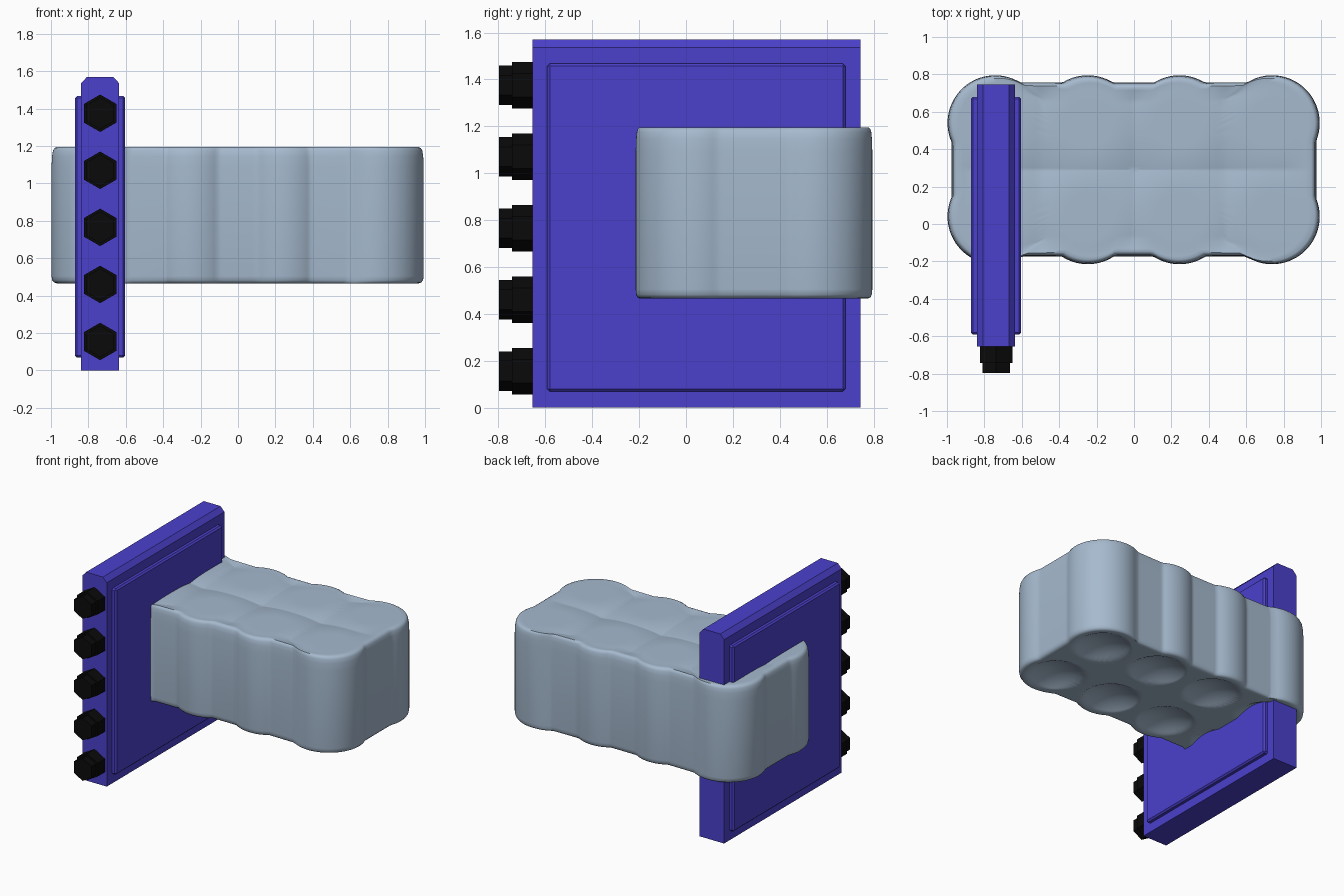
import bpy, bmesh, math
from mathutils import Matrix, Vector

if "Cube" in bpy.data.objects:
    bpy.data.objects.remove(bpy.data.objects["Cube"])


def material(name, color):
    m = bpy.data.materials.new(name)
    m.diffuse_color = (*color, 1)
    m.use_nodes = True
    m.node_tree.nodes["Principled BSDF"].inputs["Base Color"].default_value = m.diffuse_color
    return m


BLUE = material("blue", (0.07, 0.052, 0.6))
BLACK = material("black", (0.003, 0.003, 0.003))
PALE = material("pale_steel", (0.38, 0.49, 0.62))


def finish(name, bm, mat, smooth=False):
    bmesh.ops.recalc_face_normals(bm, faces=bm.faces)
    me = bpy.data.meshes.new(name)
    bm.to_mesh(me)
    bm.free()
    ob = bpy.data.objects.new(name, me)
    bpy.context.collection.objects.link(ob)
    me.materials.append(mat)
    if smooth:
        bpy.ops.object.select_all(action='DESELECT')
        ob.select_set(True)
        bpy.context.view_layer.objects.active = ob
        bpy.ops.object.shade_smooth_by_angle(angle=math.radians(40))
    return ob


# Plate: chamfered profile extruded along y
PX = -0.737
profile = [(-0.102, 0), (0.102, 0), (0.102, 1.535),
           (0.07, 1.57), (-0.07, 1.57), (-0.102, 1.535)]
bm = bmesh.new()
face = bm.faces.new([bm.verts.new((PX + x, -0.655, z)) for x, z in profile])
ext = bmesh.ops.extrude_face_region(bm, geom=[face])
moved = [v for v in ext["geom"] if isinstance(v, bmesh.types.BMVert)]
bmesh.ops.translate(bm, verts=moved, vec=(0, 1.4, 0))
finish("plate", bm, BLUE)

# Raised panels on both plate faces, with bevelled rims
for side, name in ((-1, "left_panel"), (1, "right_panel")):
    bm = bmesh.new()
    bmesh.ops.create_cube(bm, size=1, matrix=Matrix.Translation(
        (PX + side * 0.112, 0.044, 0.768)) @ Matrix.Diagonal((0.044, 1.272, 1.4, 1)))
    bmesh.ops.bevel(bm, geom=bm.edges[:], offset=0.011, segments=1, affect='EDGES')
    finish(name, bm, BLUE)

# Stepped hexagonal bolts along the front edge
for i in range(5):
    bm = bmesh.new()
    for r, y0, y1 in ((0.1, -0.742, -0.645), (0.085, -0.797, -0.735)):
        bmesh.ops.create_cone(
            bm, cap_ends=True, segments=6, radius1=r, radius2=r, depth=y1 - y0,
            matrix=Matrix.Translation((PX, (y0 + y1) / 2, 0.155 + i * 0.305))
            @ Matrix.Rotation(math.pi / 2, 4, 'X'))
    finish(f"bolt_{i + 1}", bm, BLACK)

# Lobed block: outline of 4 x 2 wrapped cylinders
CX, CY, R = (-0.742, -0.247, 0.243, 0.738), (0.04, 0.54), 0.255
CENTRES = [Vector((x, y)) for x in CX for y in CY]
MID = Vector((0, 0.292))


def reach(d):
    """Distance from the middle to the outline along d."""
    best = 0
    for hx, hy in ((0.975, 0.25), (0.742, 0.465)):
        best = max(best, min(hx / max(abs(d.x), 1e-6), hy / max(abs(d.y), 1e-6)))
    for c in CENTRES:
        p = c - MID
        along = p.dot(d)
        disc = R * R - (p.length_squared - along * along)
        if disc > 0:
            best = max(best, along + math.sqrt(disc))
    return best


def nearest(p):
    return min((p - c).length for c in CENTRES)


def top_z(p, s):
    gap = max(0, nearest(p) - 0.13) / 0.22
    return 1.195 - 0.03 * min(1, gap) ** 2 * min(1, (1 - s) * 6)


def bottom_z(p, s):
    dent = max(0, 1 - (nearest(p) / 0.2) ** 2)
    return 0.466 + 0.055 * dent


# Sample directions evenly along a surrounding rectangle
dirs = []
N = 60
for (ax, ay), (bx, by), n in (((1, -0.5), (1, 0.5), N), ((1, 0.5), (-1, 0.5), 2 * N),
                              ((-1, 0.5), (-1, -0.5), N), ((-1, -0.5), (1, -0.5), 2 * N)):
    for k in range(n):
        t = k / n
        dirs.append(Vector((ax + (bx - ax) * t, ay + (by - ay) * t)).normalized())
reaches = [reach(d) for d in dirs]

STEPS = 30
bm = bmesh.new()
rings = []


def add_ring(scale, inset, height):
    ring = []
    for d, r in zip(dirs, reaches):
        p = MID + d * ((r - inset) * scale)
        z = height(p, scale) if callable(height) else height
        ring.append(bm.verts.new((p.x, p.y, z)))
    rings.append(ring)


for k in range(1, STEPS + 1):
    add_ring(k / STEPS, 0.028, bottom_z)
for inset, z in ((0.014, 0.470), (0.004, 0.482), (0, 0.505), (0, 1.09),
                 (0.003, 1.145), (0.008, 1.175), (0.016, 1.189)):
    add_ring(1, inset, z)
for k in range(STEPS, 0, -1):
    add_ring(k / STEPS, 0.028, top_z)
count = len(dirs)
for a, b in zip(rings, rings[1:]):
    for i in range(count):
        j = (i + 1) % count
        bm.faces.new((a[i], a[j], b[j], b[i]))
for ring, height in ((rings[0], bottom_z), (rings[-1], top_z)):
    hub = bm.verts.new((MID.x, MID.y, height(MID, 0)))
    for i in range(count):
        bm.faces.new((ring[i], ring[(i + 1) % count], hub))
finish("lobed_block", bm, PALE, smooth=True)
